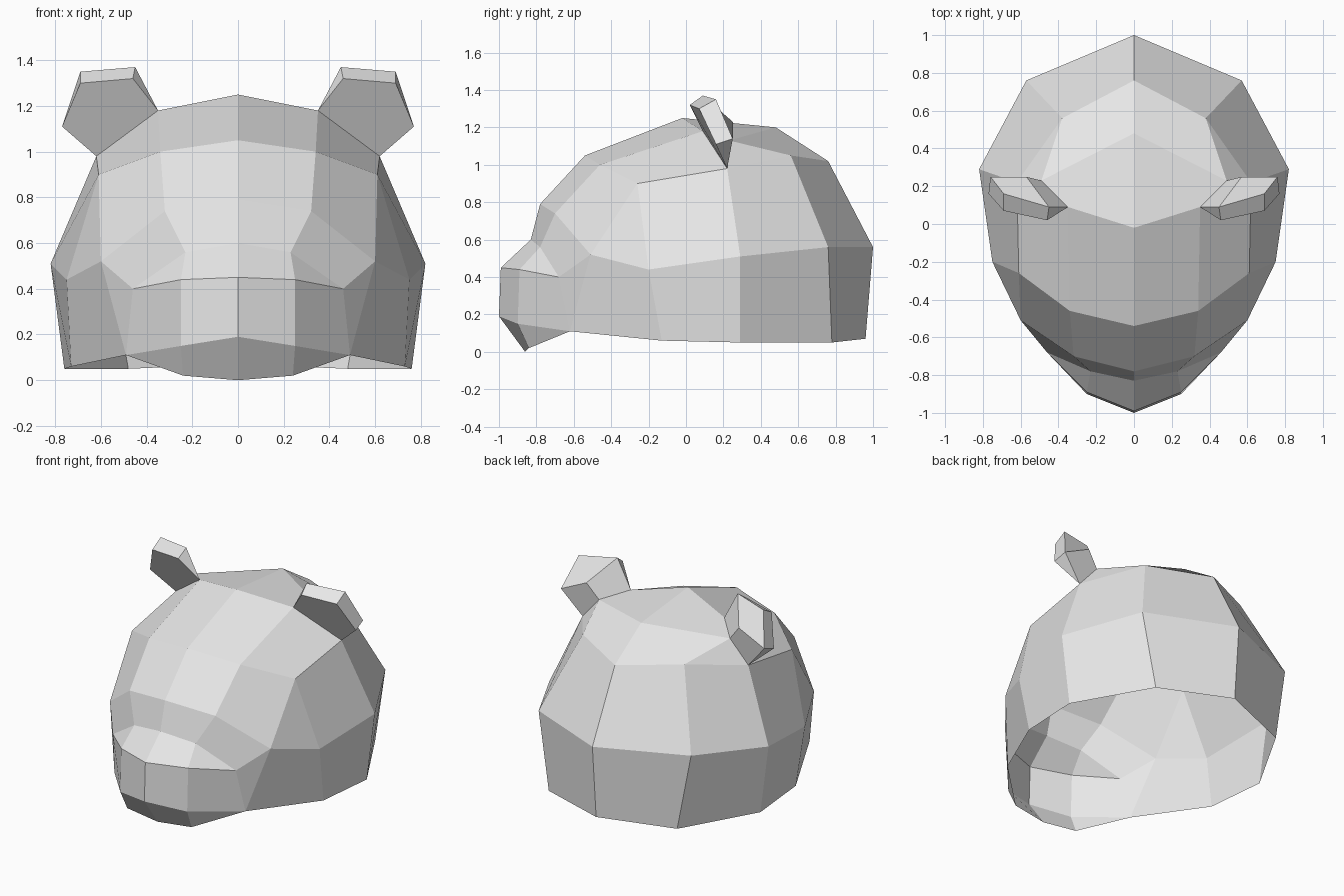
import bpy
import bmesh
from mathutils import Vector

default_cube = bpy.data.objects.get("Cube")
if default_cube:
    bpy.data.objects.remove(default_cube, do_unlink=True)


def make_material(name, colour):
    material = bpy.data.materials.new(name)
    material.use_nodes = True
    material.diffuse_color = colour
    material.node_tree.nodes["Principled BSDF"].inputs["Base Color"].default_value = colour
    return material


def strip(faces, lower, upper):
    """Bridge two rows of points; a repeated point turns a quad into a triangle."""
    for i in range(len(lower) - 1):
        corners = []
        for point in (lower[i], lower[i + 1], upper[i + 1], upper[i]):
            if point not in corners:
                corners.append(point)
        faces.append(corners)


def build_mirrored(name, faces, material):
    """Make a flat-shaded half mesh and mirror it across the centre."""
    bm = bmesh.new()
    verts = {}
    for corners in faces:
        for point in corners:
            if point not in verts:
                verts[point] = bm.verts.new(Vector(point))
        bm.faces.new([verts[point] for point in corners])
    mesh = bpy.data.meshes.new(name)
    bm.to_mesh(mesh)
    bm.free()
    mesh.materials.append(material)
    obj = bpy.data.objects.new(name, mesh)
    bpy.context.scene.collection.objects.link(obj)
    mirror = obj.modifiers.new("Mirror", "MIRROR")
    mirror.use_axis[0] = True
    mirror.use_clip = True
    return obj


grey = make_material("light grey", (0.8, 0.8, 0.8, 1.0))

# Profile rows of the left half, each running from the centre line outwards
chin = [(0, -.86, 0), (.24, -.84, .02)]
lip = [(0, -1, .19), (.25, -.9, .15), (.49, -.62, .11), (.73, -.13, .06),
       (.76, .29, .05), (.48, .78, .05), (0, .96, .07)]
cheek = [(0, -.99, .45), (.25, -.89, .44), (.46, -.68, .4), (.6, -.51, .52),
         (.75, -.2, .44), (.82, .29, .51), (.57, .76, .56), (0, 1, .56)]
bridge = [(0, -.83, .6), (.23, -.78, .56)]
brow = [(0, -.78, .79), (.32, -.7, .74)]
forehead = [(0, -.54, 1.05), (.34, -.46, 1), (.61, -.26, .9)]
crown = [(0, -.02, 1.25), (.35, .09, 1.18), (.62, .22, .98)]
crown_back = [(0, .48, 1.2), (.49, .23, 1.13)]
nape = [(0, .76, 1.02), (.38, .56, 1.05)]

# Head shell, open underneath
head = []
muzzle_corner, temple, jaw, side, rear = cheek[2:7]
strip(head, chin + [lip[2]], lip[:3])
strip(head, lip[:3] + lip[2:], cheek)
strip(head, cheek[:3], bridge + [muzzle_corner])
strip(head, bridge + [muzzle_corner], brow + [temple])
strip(head, brow + [temple, jaw], forehead + [forehead[-1]])
strip(head, forehead + [jaw], crown + [side])
strip(head, crown, crown_back + [crown_back[-1]])
strip(head, crown_back + [crown[-1], side], nape + [nape[-1], rear])
strip(head, nape + [rear], [cheek[-1], rear, rear][:2] + [rear])
head = [corners for corners in head if len(corners) > 2]
build_mirrored("head", head, grey)

# Ears: flat front, thick rim and a ridged back
inner, outer = crown[1], crown[2]
front_rim = [inner, (.46, .02, 1.32), (.69, .07, 1.3), (.77, .16, 1.11), outer]
back_rim = [inner, (.45, .09, 1.37), (.69, .16, 1.35), (.76, .25, 1.14), outer]
ridge = (.57, .25, 1.23)
ears = [[inner] + front_rim[:0:-1]]
strip(ears, front_rim, back_rim)
strip(ears, back_rim[:3], [crown_back[1], ridge, back_rim[3]])
strip(ears, [ridge, back_rim[3]], [crown_back[1], outer])
build_mirrored("ears", ears, grey)
